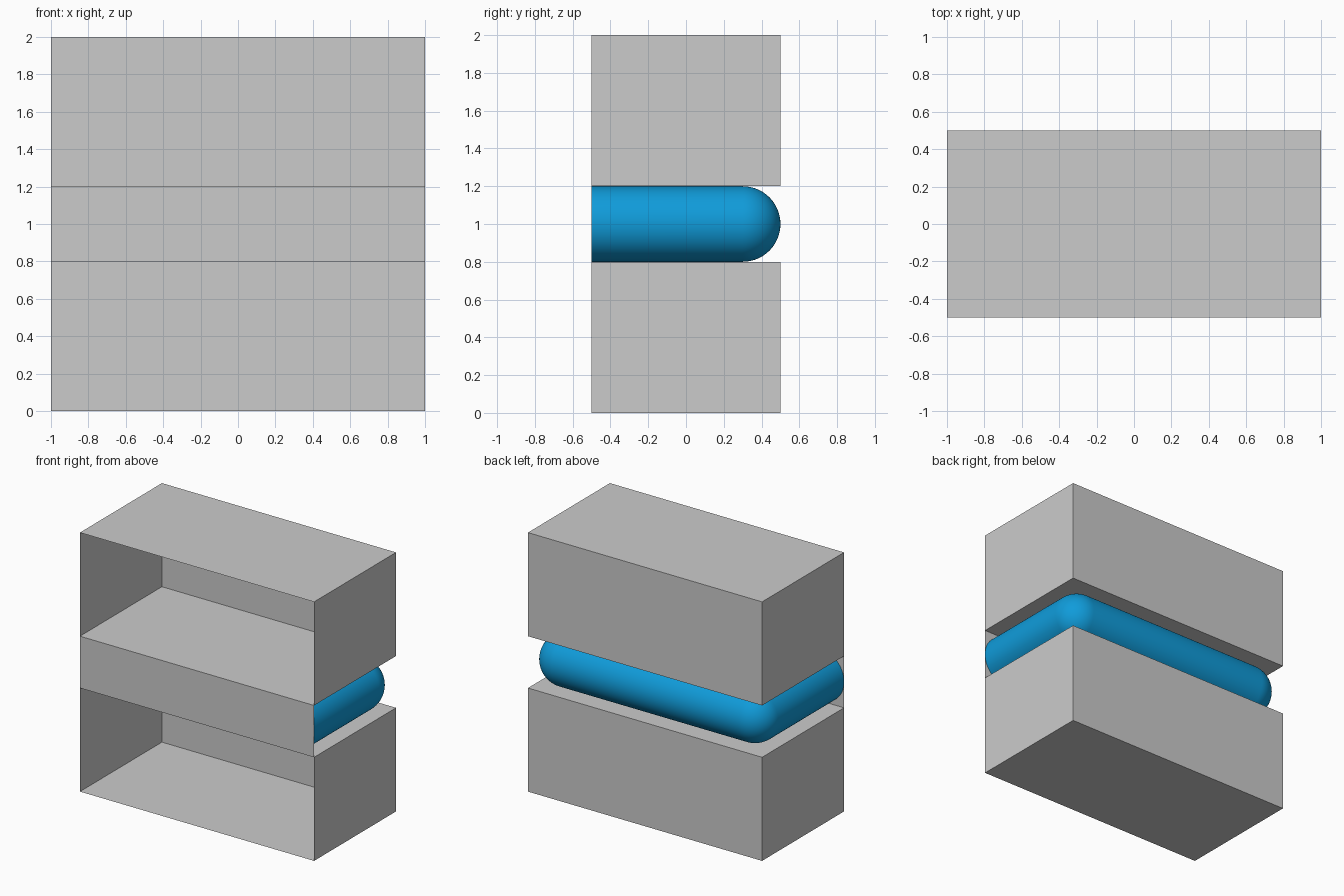
import bpy, bmesh
from math import pi, sin, cos

if "Cube" in bpy.data.objects:
    bpy.data.objects.remove(bpy.data.objects["Cube"])


def add_object(name, bm):
    mesh = bpy.data.meshes.new(name)
    bm.to_mesh(mesh)
    bm.free()
    obj = bpy.data.objects.new(name, mesh)
    bpy.context.collection.objects.link(obj)
    return obj


def open_box(name, z0, z1):
    """Thin-walled box with its front left open."""
    bm = bmesh.new()
    bmesh.ops.create_cube(bm, size=1)
    for v in bm.verts:
        v.co = (v.co.x * 2, v.co.y, z0 if v.co.z < 0 else z1)
    bm.normal_update()
    front = [f for f in bm.faces if f.normal.y < -0.9]
    bmesh.ops.delete(bm, geom=front, context='FACES_ONLY')
    return add_object(name, bm)


# Lower and upper compartments
open_box("lower_compartment", 0.0, 0.8)
open_box("upper_compartment", 1.2, 2.0)

# Flat panel across the front of the gap
bm = bmesh.new()
corners = [(-1, -0.5, 0.8), (1, -0.5, 0.8), (1, -0.5, 1.2), (-1, -0.5, 1.2)]
bm.faces.new([bm.verts.new(c) for c in corners])
add_object("front_panel", bm)

# Half-round band around the sides and back, with ball-shaped corners
R, STEPS, CORNER = 0.2, 32, 16


def band_row(angle):
    out, z = R * cos(angle), 1 + R * sin(angle)
    row = [(0.8 + out, -0.5, z)]
    for cx, start in ((0.8, 0), (-0.8, pi / 2)):
        for i in range(CORNER + 1):
            a = start + i * pi / 2 / CORNER
            row.append((cx + out * cos(a), 0.3 + out * sin(a), z))
    return row + [(-0.8 - out, -0.5, z)]


bm = bmesh.new()
rows = [[bm.verts.new(p) for p in band_row(-pi / 2 + pi * i / STEPS)]
        for i in range(STEPS + 1)]
for low, high in zip(rows, rows[1:]):
    for j in range(len(low) - 1):
        bm.faces.new((low[j], low[j + 1], high[j + 1], high[j]))
bmesh.ops.remove_doubles(bm, verts=bm.verts, dist=1e-5)
for f in bm.faces:
    f.smooth = True
band = add_object("round_band", bm)

blue = bpy.data.materials.new("blue")
blue.diffuse_color = (0.005, 0.33, 0.7, 1)
blue.use_nodes = True
blue.node_tree.nodes["Principled BSDF"].inputs["Base Color"].default_value = blue.diffuse_color
band.data.materials.append(blue)
